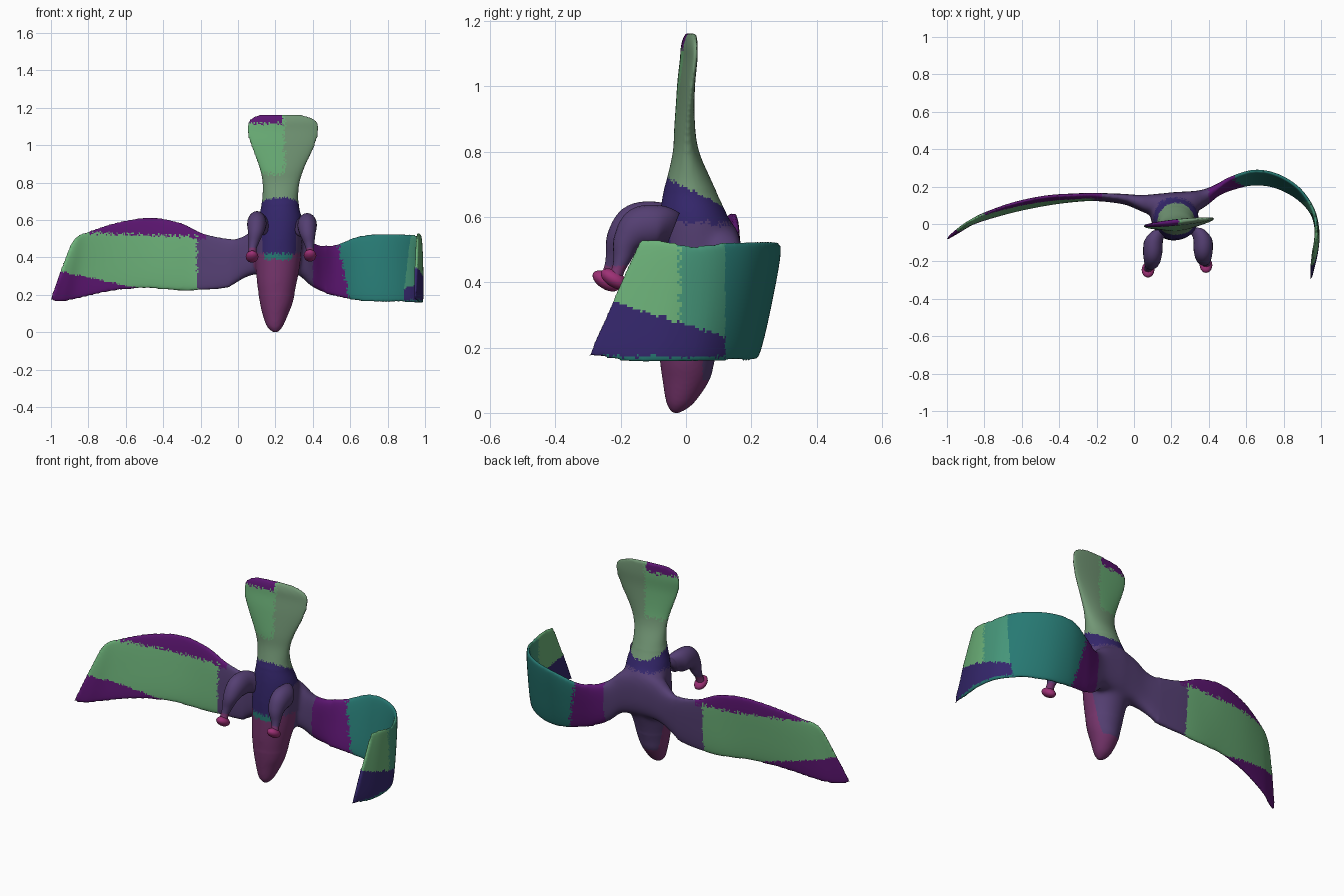
import bpy, bmesh, random
from math import sin, cos, pi, radians
from mathutils import Vector, Matrix

if "Cube" in bpy.data.objects:
    bpy.data.objects.remove(bpy.data.objects["Cube"])

random.seed(4)
COLORS = {
    "green": (0.15, 0.44, 0.19), "sage": (0.17, 0.31, 0.18), "purple": (0.11, 0.008, 0.17),
    "slate": (0.09, 0.05, 0.17), "navy": (0.035, 0.02, 0.15), "teal": (0.02, 0.19, 0.17),
    "sea": (0.06, 0.30, 0.19), "plum": (0.18, 0.035, 0.15), "pink": (0.34, 0.03, 0.18),
}
KEYS = list(COLORS)
MATS = []
for name, rgb in COLORS.items():
    MATS.append(bpy.data.materials.new(name))
    MATS[-1].diffuse_color = (*rgb, 1)


def spline(rows, steps):
    """Smooth curve through rows of numbers."""
    out, last = [], len(rows) - 1
    for i in range(last):
        a, b, c, d = (rows[max(0, min(last, i + k))] for k in (-1, 0, 1, 2))
        for s in range(steps):
            t = s / steps
            out.append([0.5 * (2 * q + (r - p) * t + (2 * p - 5 * q + 4 * r - w) * t * t
                               + (3 * q - p - 3 * r + w) * t ** 3)
                        for p, q, r, w in zip(a, b, c, d)])
    out.append(list(rows[-1]))
    return out


def loft(bm, rings):
    """Skin a row of closed rings and cap both ends."""
    vs = [[bm.verts.new(p) for p in ring] for ring in rings]
    n, faces = len(vs[0]), []
    for a, b in zip(vs, vs[1:]):
        for j in range(n):
            faces.append(bm.faces.new((a[j], a[(j + 1) % n], b[(j + 1) % n], b[j])))
    faces += [bm.faces.new(vs[0]), bm.faces.new(vs[-1])]
    bmesh.ops.recalc_face_normals(bm, faces=faces)


def finish(name, bm, paint):
    """Turn a bmesh into a smooth object, coloured face by face."""
    me = bpy.data.meshes.new(name)
    for m in MATS:
        me.materials.append(m)
    for f in bm.faces:
        f.smooth = True
        f.material_index = KEYS.index(paint(f.calc_center_median()))
    bm.to_mesh(me)
    bm.free()
    ob = bpy.data.objects.new(name, me)
    bpy.context.collection.objects.link(ob)


# Body, head and fanned tail: z, centre x, centre y, half width, half depth, twist
BODY = [
    (0.0, .20, -.03, .012, .012, 0), (.03, .197, -.018, .042, .042, 0),
    (.10, .20, 0, .070, .072, 0), (.16, .205, .004, .088, .084, 0),
    (.25, .207, .012, .105, .10, 0), (.34, .212, .026, .118, .115, 0),
    (.43, .215, .036, .125, .124, 0), (.52, .22, .036, .125, .124, 0),
    (.60, .225, .024, .120, .106, 0), (.66, .225, .014, .105, .088, 0),
    (.72, .226, .008, .096, .066, 1), (.80, .23, .0, .10, .040, 3),
    (.88, .235, -.004, .122, .030, 5), (1.0, .24, 0, .173, .021, 6),
    (1.08, .24, .008, .195, .018, 6), (1.12, .24, .01, .188, .017, 6),
    (1.145, .235, .012, .165, .014, 6), (1.163, .225, .015, .115, .010, 6),
]

# Wings: upper edge x y z, lower edge x y z, thickness
LEFT = [
    (.22, .11, .59, .22, .105, .32, .125), (.10, .108, .56, .10, .10, .31, .11),
    (.03, .12, .515, .03, .11, .285, .08), (-.05, .14, .50, -.05, .125, .24, .052),
    (-.19, .153, .53, -.20, .135, .225, .036), (-.31, .153, .587, -.33, .127, .223, .034),
    (-.47, .145, .614, -.50, .10, .234, .03), (-.64, .11, .59, -.68, .06, .218, .029),
    (-.79, .058, .543, -.86, .004, .178, .025), (-.86, .024, .515, -.95, -.048, .160, .023),
    (-.895, .007, .47, -1.003, -.082, .172, .018),
]
RIGHT = [
    (.20, .11, .59, .20, .105, .32, .125), (.32, .125, .55, .32, .118, .305, .11),
    (.385, .155, .49, .385, .138, .25, .08), (.44, .193, .47, .44, .163, .215, .052),
    (.52, .245, .467, .52, .188, .193, .036), (.64, .283, .512, .63, .212, .17, .033),
    (.76, .265, .527, .75, .20, .160, .03), (.87, .20, .527, .87, .14, .160, .028),
    (.94, .11, .522, .955, .05, .157, .027), (.972, .02, .512, .982, -.06, .154, .025),
    (.972, -.07, .53, .974, -.17, .155, .022), (.958, -.14, .53, .945, -.297, .175, .017),
]


def body_rings():
    rings = []
    for z, cx, cy, rx, ry, tw in spline(BODY, 5):
        spin = Matrix.Rotation(radians(tw), 3, 'Z')
        rings.append([spin @ Vector((rx * cos(a), ry * sin(a), 0)) + Vector((cx, cy, z))
                      for a in (2 * pi * k / 40 for k in range(40))])
    return rings


def wing_rings(table):
    rows = spline(table, 7)
    mids = [Vector(((r[0] + r[3]) / 2, (r[1] + r[4]) / 2, 0)) for r in rows]
    rings, n = [], 40
    for i, r in enumerate(rows):
        top, low = Vector(r[:3]), Vector(r[3:6])
        way = (mids[min(i + 1, len(rows) - 1)] - mids[max(i - 1, 0)]).normalized()
        side = Vector((-way.y, way.x, 0))
        ring = []
        for k in range(n):
            c, s = cos(2 * pi * k / n), sin(2 * pi * k / n)
            along = abs(c) ** .8 * (1 if c > 0 else -1)
            out = abs(s) ** .6 * (1 if s > 0 else -1)
            ring.append(top.lerp(low, .5 - .5 * along) + side * (out * r[6] / 2))
        rings.append(ring)
    return rings


# Plumage colours by position
def paint(c):
    j = random.uniform(-.012, .012)
    if c.x < .04 and c.z < .65:                      # left wing
        if c.x > -.22 + j * .5:
            return "purple" if c.z > .5 + j and c.x < -.17 else "slate"
        if c.z > .52 + j - .04 * (c.x + .5):
            return "purple"
        return "purple" if c.z < .23 - .21 * (c.x + .5) + j * .4 else "green"
    if c.x > .40 and c.z < .65:                      # right wing
        if c.x < .56 + .2 * (.35 - c.z) + j:
            return "purple"
        if c.z < .172 + j * .5 or c.y > .12 or c.x < .86:
            return "teal"
        if c.z < .27 - .33 * c.y + j * .5:
            return "navy"
        return "sea" if c.y > -.02 + j else "green"
    if c.z > 1.115 + j and c.x < .24:                # tail
        return "purple"
    if c.z > .69 - .5 * c.y + j * .5:
        return "sage" if c.x > .25 + j or c.z < .85 + j else "green"
    if c.z > .42 + j:                                # breast and back
        return "navy" if c.z > .58 + j or (c.y < 0 and abs(c.x - .22) < .09) else "slate"
    if c.z > .39 + j and c.y < -.06:
        return "teal"
    return "plum" if c.y < .05 or c.z < .1 else "slate"


# Fuse body, tail and wings into one skin
bm = bmesh.new()
for rings in (body_rings(), wing_rings(LEFT), wing_rings(RIGHT)):
    loft(bm, rings)
me = bpy.data.meshes.new("rough_skin")
bm.to_mesh(me)
bm.free()
rough = bpy.data.objects.new("rough_skin", me)
bpy.context.collection.objects.link(rough)
mod = rough.modifiers.new("fuse", 'REMESH')
mod.mode, mod.voxel_size = 'VOXEL', .008
bm = bmesh.new()
bm.from_object(rough, bpy.context.evaluated_depsgraph_get())
bpy.data.objects.remove(rough)
# Soften everything a little, the shoulders a lot
shoulders = [v for v in bm.verts if -.04 < v.co.x < .47 and .2 < v.co.z < .68]
for verts, times in ((bm.verts[:], 2), (shoulders, 24)):
    for _ in range(times):
        bmesh.ops.smooth_vert(bm, verts=verts, factor=.5,
                              use_axis_x=True, use_axis_y=True, use_axis_z=True)
finish("body_tail_and_wings", bm, paint)


# Legs: x, y, z, half width, half depth along thigh, shank and ankle
def leg(name, path):
    rows = spline(path, 6)
    rings = []
    for i, (x, y, z, rx, rd) in enumerate(rows):
        a, b = rows[max(i - 1, 0)], rows[min(i + 1, len(rows) - 1)]
        way = Vector((0, b[1] - a[1], b[2] - a[2])).normalized()
        across = way.cross(Vector((1, 0, 0)))
        rings.append([Vector((x + rx * cos(t), y, z)) + across * (rd * sin(t))
                      for t in (2 * pi * k / 20 for k in range(20))])
    bm = bmesh.new()
    loft(bm, rings)
    finish(name, bm, lambda c: "plum" if c.z < .45 else "slate")


def foot(name, loc):
    bm = bmesh.new()
    bmesh.ops.create_uvsphere(bm, u_segments=20, v_segments=12, radius=1)
    m = Matrix.Translation(loc) @ Matrix.Rotation(radians(-32), 4, 'X')
    bmesh.ops.transform(bm, matrix=m @ Matrix.Diagonal((.034, .046, .025, 1)), verts=bm.verts)
    finish(name, bm, lambda c: "pink")


leg("left_leg", [(.13, -.05, .57, .04, .055), (.105, -.09, .582, .05, .064),
                 (.10, -.155, .575, .051, .064), (.096, -.20, .535, .042, .044),
                 (.085, -.218, .48, .028, .028), (.077, -.232, .44, .021, .02),
                 (.075, -.245, .405, .028, .024)])
leg("right_leg", [(.34, -.04, .56, .04, .055), (.367, -.08, .573, .05, .062),
                  (.37, -.14, .566, .051, .064), (.372, -.18, .525, .042, .044),
                  (.38, -.195, .475, .028, .028), (.385, -.207, .44, .021, .02),
                  (.386, -.218, .415, .028, .024)])
foot("left_foot", (.075, -.245, .404))
foot("right_foot", (.385, -.220, .41))

for m in bpy.data.materials:
    if m.users and not m.is_grease_pencil:
        m.use_nodes = True
        m.node_tree.nodes["Principled BSDF"].inputs["Base Color"].default_value = m.diffuse_color
